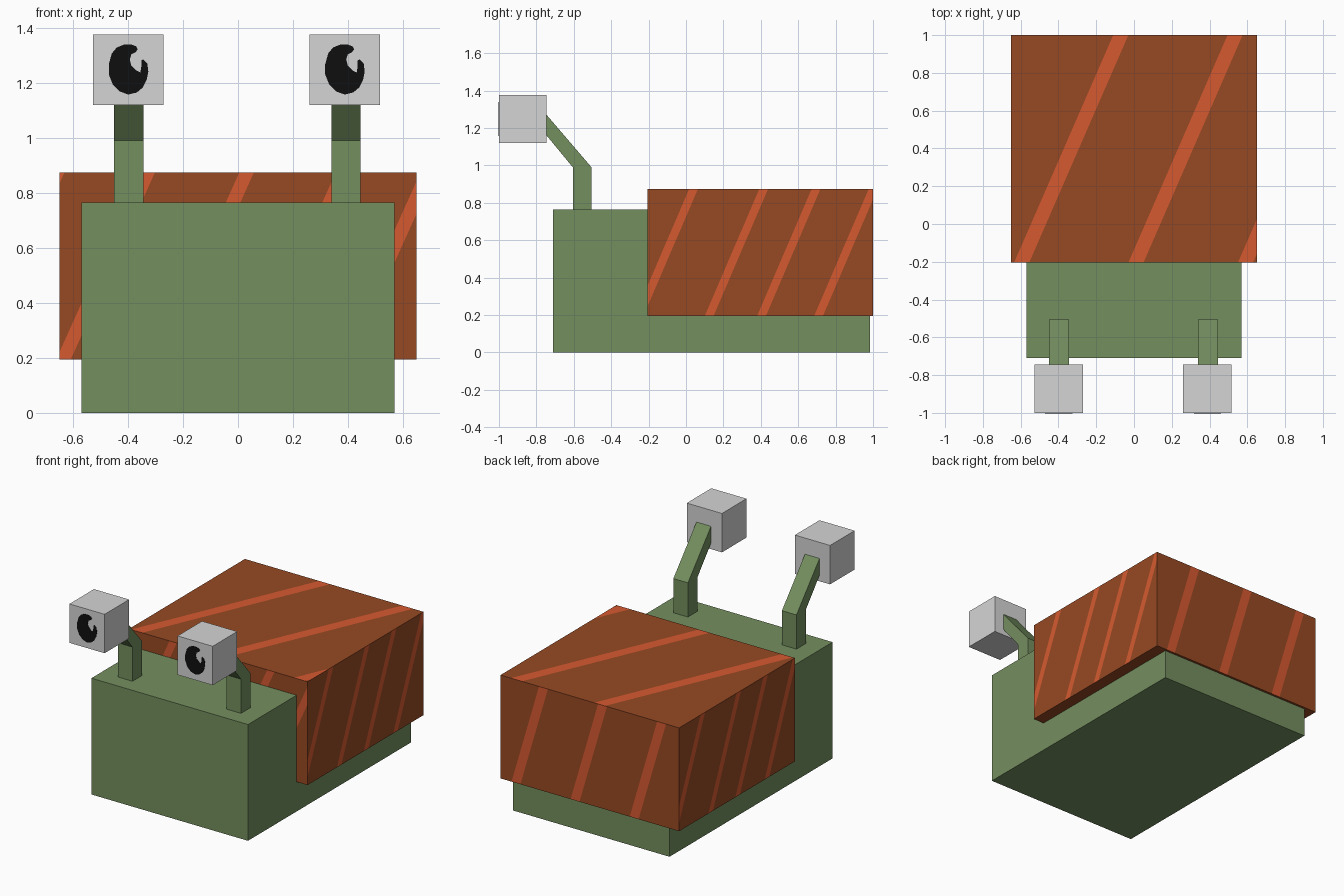
import bpy, bmesh
from mathutils import Vector

if "Cube" in bpy.data.objects:
    bpy.data.objects.remove(bpy.data.objects["Cube"])


def material(name, rgb):
    def lin(c):
        c /= 255
        return c / 12.92 if c <= 0.04045 else ((c + 0.055) / 1.055) ** 2.4
    m = bpy.data.materials.new(name)
    m.diffuse_color = (*[lin(c) for c in rgb], 1)
    m.use_nodes = True
    m.node_tree.nodes["Principled BSDF"].inputs["Base Color"].default_value = m.diffuse_color
    return m


GREEN = material("green skin", (116, 143, 95))
BROWN = material("brown shell", (151, 73, 35))
ORANGE = material("orange stripe", (214, 90, 48))
WHITE = material("eye white", (213, 213, 213))
BLACK = material("pupil black", (15, 15, 15))


def finish(bm, name, *mats):
    mesh = bpy.data.meshes.new(name)
    bmesh.ops.recalc_face_normals(bm, faces=bm.faces)
    bm.to_mesh(mesh)
    bm.free()
    for m in mats:
        mesh.materials.append(m)
    ob = bpy.data.objects.new(name, mesh)
    bpy.context.collection.objects.link(ob)
    return ob


def prism(points, vec):
    """Extrude a closed flat outline along vec."""
    bm = bmesh.new()
    face = bm.faces.new([bm.verts.new(p) for p in points])
    out = bmesh.ops.extrude_face_region(bm, geom=[face], use_keep_orig=True)
    bmesh.ops.translate(bm, vec=vec,
                        verts=[g for g in out["geom"] if isinstance(g, bmesh.types.BMVert)])
    return bm


def box(lo, hi):
    (x0, y0, z0), (x1, y1, z1) = lo, hi
    return prism([(x0, y0, z0), (x1, y0, z0), (x1, y1, z0), (x0, y1, z0)], (0, 0, z1 - z0))


# Body
finish(box((-0.57, -0.71, 0), (0.57, 0.985, 0.765)), "body", GREEN)

# Shell with slanted stripes cut into its faces
LO, HI = (-0.65, -0.205, 0.195), (0.65, 1.0, 0.875)
shell = box(LO, HI)
shell.normal_update()
bmesh.ops.recalc_face_normals(shell, faces=shell.faces)
side = [-0.07, 0.305, 0.585, 0.89]
# origin, u axis, v axis, face height, slant, stripe width, stripe starts at the lower edge
STRIPED = [
    ((LO[0], LO[1], HI[2]), (1, 0, 0), (0, 1, 0), 1.205, 0.525, 0.08, [0.015, 0.62, 1.2]),
    ((HI[0], LO[1], LO[2]), (0, 1, 0), (0, 0, 1), 0.68, 0.292, 0.047, side),
    ((LO[0], HI[1], LO[2]), (0, -1, 0), (0, 0, 1), 0.68, 0.292, 0.047, side),
    ((HI[0], HI[1], LO[2]), (-1, 0, 0), (0, 0, 1), 0.68, 0.2, 0.065, [0.08, 0.51, 0.94]),
    ((LO[0], LO[1], LO[2]), (1, 0, 0), (0, 0, 1), 0.68, 0.306, 0.053,
     [-0.34, -0.011, 0.349, 0.7, 1.008]),
]
for origin, u, v, height, slant, width, starts in STRIPED:
    origin, u, v = Vector(origin), Vector(u), Vector(v)
    n = u.cross(v)

    def on_face():
        shell.normal_update()
        return [f for f in shell.faces if f.normal.dot(n) > 0.9]

    for b in starts:
        for start in (b, b + width):
            faces = on_face()
            edges = {e for f in faces for e in f.edges}
            verts = {w for f in faces for w in f.verts}
            bmesh.ops.bisect_plane(shell, geom=[*verts, *edges, *faces], dist=1e-5,
                                   plane_co=origin + u * start,
                                   plane_no=(u * height - v * slant).normalized())
    for f in on_face():
        d = f.calc_center_median() - origin
        t = d.dot(u) - slant * d.dot(v) / height
        f.material_index = int(any(b < t < b + width for b in starts))
finish(shell, "shell", BROWN, ORANGE)

# Bent eye stalks, block eyes and pupils with a highlight notch
STALK = [(-0.605, 0.75), (-0.505, 0.75), (-0.505, 0.99), (-0.745, 1.27),
         (-0.745, 1.16), (-0.605, 0.99)]
PUPIL = [(-4, 25), (3, 25), (8, 23), (9.5, 20), (7, 17), (3, 15), (1.5, 10), (3, 4),
         (8, -1), (12, -3), (13, 3), (13, 9), (15, 10), (19, 6), (20, -2), (18.5, -10),
         (14.5, -18), (8.5, -23), (0, -25), (-8.5, -22), (-15.5, -15), (-19.5, -5),
         (-19.5, 5), (-16.5, 16), (-11.5, 22)]
for label, sx, ex in (("left", -0.3975, -0.399), ("right", 0.3925, 0.388)):
    finish(prism([(sx - 0.053, y, z) for y, z in STALK], (0.106, 0, 0)),
           label + "_eye_stalk", GREEN)
    finish(box((ex - 0.128, -1, 1.12), (ex + 0.128, -0.745, 1.376)), label + "_eye", WHITE)
    finish(prism([(ex + px / 274.6, -1.002, 1.249 + pz / 274.6) for px, pz in PUPIL],
                 (0, 0.003, 0)), label + "_pupil", BLACK)
